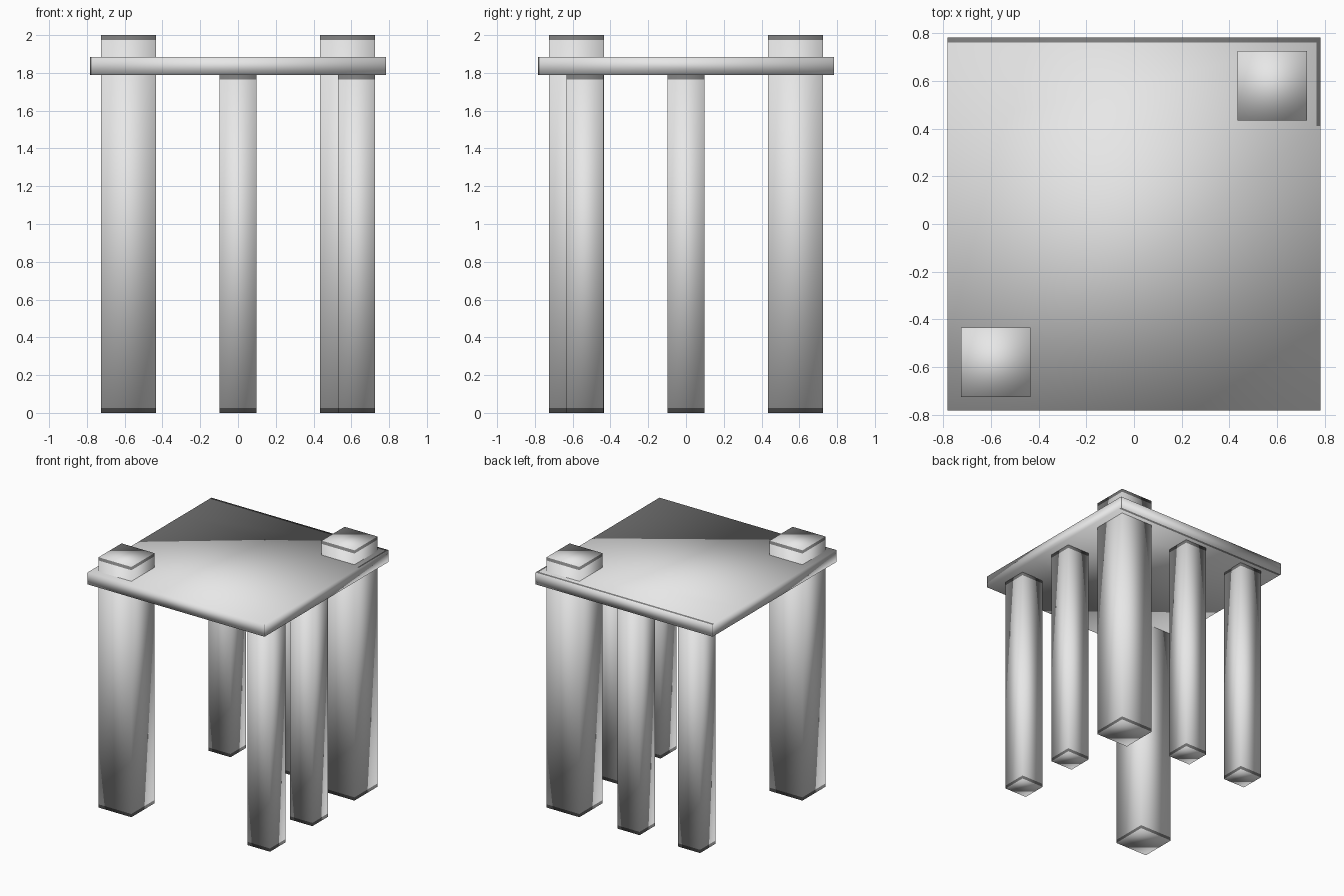
import bpy
import bmesh
from mathutils import Vector

if "Cube" in bpy.data.objects:
    bpy.data.objects.remove(bpy.data.objects["Cube"])

light = bpy.data.materials.new("light grey")
light.diffuse_color = (0.8, 0.8, 0.8, 1.0)
light.use_nodes = True
light.node_tree.nodes["Principled BSDF"].inputs["Base Color"].default_value = light.diffuse_color
dark = bpy.data.materials.new("dark grey")
dark.diffuse_color = (0.2, 0.2, 0.2, 1.0)
dark.use_nodes = True
dark.node_tree.nodes["Principled BSDF"].inputs["Base Color"].default_value = dark.diffuse_color

BAND = 0.026   # height of the dark bands at the ends of posts and legs
RIM = 0.022    # dark strip along the back of the top
LINE = 0.006   # thin dark line at the left end of each side of the top


def box(name, x, y, width, z0, z1, cuts, is_dark):
    """Smooth-shaded square block, cut along the given planes and coloured by a rule."""
    half = Vector((width / 2, width / 2, (z1 - z0) / 2))
    bm = bmesh.new()
    bmesh.ops.create_cube(bm, size=2)
    bmesh.ops.scale(bm, vec=half, verts=bm.verts)
    for axis, pos in cuts:
        co, no = Vector(), Vector()
        co[axis], no[axis] = pos, 1
        bmesh.ops.bisect_plane(bm, geom=bm.verts[:] + bm.edges[:] + bm.faces[:],
                               plane_co=co, plane_no=no)
    bm.normal_update()
    for f in bm.faces:
        f.smooth = True
        f.material_index = int(is_dark(f.calc_center_median(), f.normal, half))
    me = bpy.data.meshes.new(name)
    bm.to_mesh(me)
    bm.free()
    me.materials.append(light)
    me.materials.append(dark)
    # Keep the soft shading of an uncut box
    me.normals_split_custom_set_from_vertices(
        [Vector(a / b for a, b in zip(v.co, half)).normalized() for v in me.vertices])
    ob = bpy.data.objects.new(name, me)
    ob.location = (x, y, (z0 + z1) / 2)
    bpy.context.collection.objects.link(ob)


def end_bands(c, n, half):
    return abs(n.z) < 0.5 and abs(c.z) > half.z - BAND


def column(name, x, y, width, height):
    h = height / 2 - BAND
    box(name, x, y, width, 0, height, [(2, h), (2, -h)], end_bands)


def top_rims(c, n, half):
    h = half.x
    if abs(n.z) > 0.5:
        return c.y > h - RIM or (n.z > 0 and c.x > h - 0.016 and c.y > 0.41)
    # distance along each side from its left end, seen from outside
    return n.x * c.y - n.y * c.x < -(h - LINE)


# Flat top with dark rims
H = 1.565 / 2
box("table_top", 0, 0, 2 * H, 1.79, 1.885,
    [(1, H - RIM), (0, H - 0.016), (1, 0.41),
     (0, H - LINE), (0, LINE - H), (1, H - LINE), (1, LINE - H)], top_rims)

# Two thick posts at opposite corners, rising through the top
for side, c in (("front_left", -0.58), ("back_right", 0.58)):
    column(side + "_post", c, c, 0.29, 2.0)

# Thin legs along the right and back sides, mirrored about the diagonal
for name, a, b in (("corner_leg", 0.628, -0.535), ("middle_leg", 0.628, 0)):
    column("right_" + name, a, b, 0.197, 1.79)
    column("back_" + name, b, a, 0.197, 1.79)
